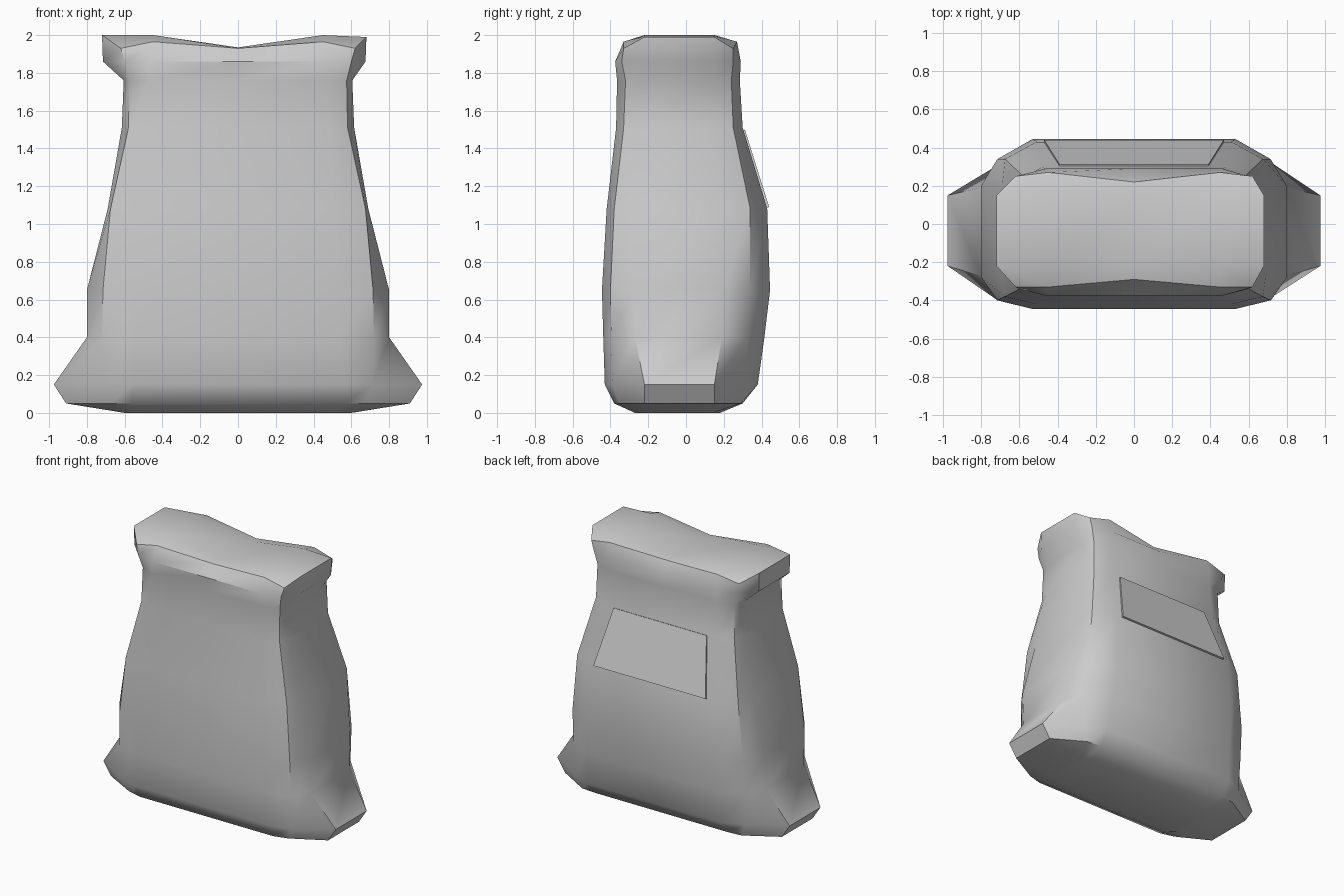
import bpy, bmesh, math

if "Cube" in bpy.data.objects:
    bpy.data.objects.remove(bpy.data.objects["Cube"])

# z, side x, side y (front, back), corner x, corner y (front, back), face x, face y (front, back)
LEVELS = [
    (0.00, 0.60, -0.20, 0.13, 0.59, -0.22, 0.14, 0.52, -0.27, 0.18),
    (0.05, 0.91, -0.22, 0.15, 0.67, -0.35, 0.29, 0.56, -0.38, 0.30),
    (0.15, 0.975, -0.22, 0.15, 0.71, -0.39, 0.31, 0.56, -0.43, 0.38),
    (0.40, 0.80, -0.27, 0.19, 0.72, -0.395, 0.32, 0.54, -0.438, 0.415),
    (0.65, 0.80, -0.28, 0.20, 0.715, -0.40, 0.34, 0.53, -0.445, 0.445),
    (1.08, 0.69, -0.27, 0.20, 0.675, -0.38, 0.34, 0.51, -0.42, 0.43),
    (1.51, 0.615, -0.25, 0.17, 0.58, -0.33, 0.25, 0.48, -0.37, 0.30),
    (1.76, 0.605, -0.24, 0.16, 0.575, -0.32, 0.24, 0.46, -0.365, 0.285),
    (1.86, 0.695, -0.22, 0.15, 0.60, -0.34, 0.25, 0.46, -0.375, 0.29),
    (1.99, 0.70, -0.22, 0.15, 0.62, -0.33, 0.25, 0.45, -0.33, 0.27),
]


def ring(level):
    z, sx, s0, s1, cx, c0, c1, fx, f0, f1 = level
    front = [(-sx, s0), (-cx, c0), (-fx, f0), (0, f0), (fx, f0), (cx, c0), (sx, s0)]
    back = [(sx, s1), (cx, c1), (fx, f1), (0, f1), (-fx, f1), (-cx, c1), (-sx, s1)]
    return [[x, y, z] for x, y in front + back]


def finish(bm, name):
    bmesh.ops.recalc_face_normals(bm, faces=bm.faces)
    mesh = bpy.data.meshes.new(name)
    bm.to_mesh(mesh)
    bm.free()
    obj = bpy.data.objects.new(name, mesh)
    bpy.context.collection.objects.link(obj)
    return obj


# Sack body: lofted rings
coords = [ring(lv) for lv in LEVELS]
for r in coords[-2:]:                       # mouth leans slightly to the left
    for i in (0, 13, 6, 7):
        r[i][0] -= 0.02
top = coords[-1]
for i in (1, 5, 8, 12):
    top[i][2] = 1.93
for i in (2, 4, 9, 11):
    top[i][2] = 1.965
for i, y in ((3, -0.29), (10, 0.22)):
    top[i][1:] = [y, 1.93]
for i in (0, 13):
    top[i][2] = 2.0

bm = bmesh.new()
rings = [[bm.verts.new(c) for c in r] for r in coords]
for a, b in zip(rings, rings[1:]):
    for i in range(14):
        j = (i + 1) % 14
        bm.faces.new((a[i], a[j], b[j], b[i]))
bm.faces.new(rings[0])

# Sagging top of the sack
t = rings[-1]
rows = []
for y in (-0.22, 0.15):
    rows.append([bm.verts.new((x, y, z)) for x, z in ((-0.45, 2.0), (0, 1.935), (0.45, 2.0))])
f = [t[0]] + rows[0] + [t[6]]
k = [t[13]] + rows[1] + [t[7]]
for i in range(4):
    bm.faces.new((f[i], f[i + 1], k[i + 1], k[i]))
for inner, edge in ((f, t[0:7]), (k, t[7:14][::-1])):
    bm.faces.new((inner[0], edge[1], edge[2], inner[1]))
    bm.faces.new((inner[1], edge[2], edge[3], inner[2]))
    bm.faces.new((inner[2], edge[3], edge[4], inner[3]))
    bm.faces.new((inner[3], edge[4], edge[5], inner[4]))
sack = finish(bm, "sack")
bpy.context.view_layer.objects.active = sack
sack.select_set(True)
bpy.ops.object.shade_smooth_by_angle(angle=math.radians(40))

# Flat label patch lying on the back slope
bm = bmesh.new()
outer = [(-0.47, 0.440, 1.09), (0.47, 0.440, 1.09), (0.39, 0.312, 1.50), (-0.39, 0.312, 1.50)]
near = [bm.verts.new(p) for p in outer]
far = [bm.verts.new((x, y - 0.03, z - 0.01)) for x, y, z in outer]
bm.faces.new(near)
bm.faces.new(far[::-1])
for i in range(4):
    j = (i + 1) % 4
    bm.faces.new((near[i], far[i], far[j], near[j]))
finish(bm, "label_patch")
